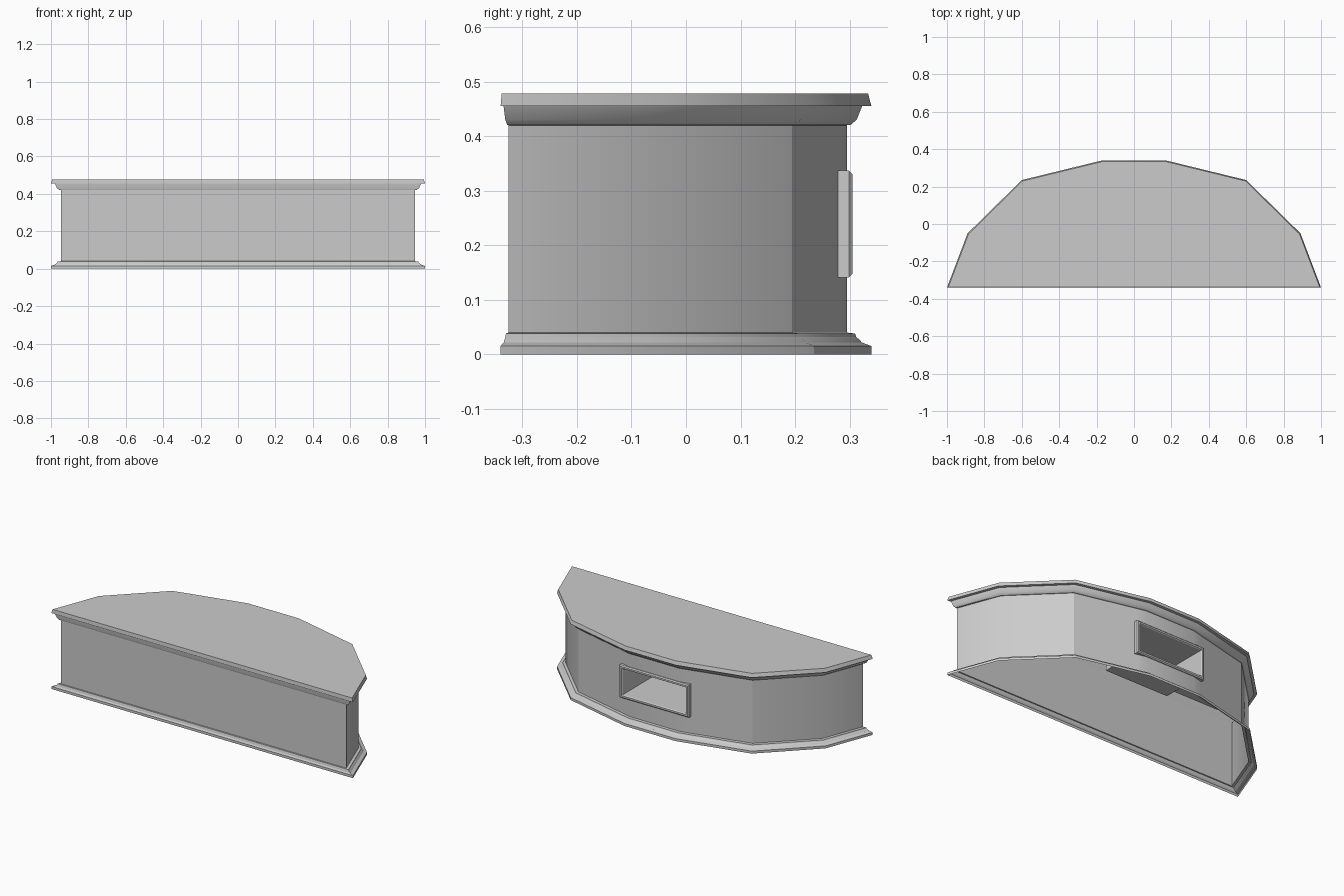
import bpy, bmesh, math
from mathutils import Vector

if "Cube" in bpy.data.objects:
    bpy.data.objects.remove(bpy.data.objects["Cube"])

FRONT = -0.34
half = [(1.0, FRONT), (0.89, -0.05), (0.6, 0.235), (0.17, 0.34)]
outline = [Vector(p) for p in half] + [Vector((-x, y)) for x, y in reversed(half)]


def inset(points, d):
    """Offset a counter-clockwise outline inwards; the front edge moves less."""
    n = len(points)
    lines = []
    for i in range(n):
        a, b = points[i], points[(i + 1) % n]
        t = (b - a).normalized()
        nrm = Vector((t.y, -t.x))
        lines.append((nrm, nrm.dot(a) - (d * 0.32 if i == n - 1 else d)))
    out = []
    for i in range(n):
        (p, c), (q, e) = lines[i - 1], lines[i]
        det = p.x * q.y - p.y * q.x
        out.append(((c * q.y - e * p.y) / det, (p.x * e - q.x * c) / det))
    return out


def loft(bm, loops, cap=True):
    rings = [[bm.verts.new(co) for co in loop] for loop in loops]
    n = len(rings[0])
    for a, b in zip(rings, rings[1:]):
        for i in range(n):
            j = (i + 1) % n
            bm.faces.new((a[i], a[j], b[j], b[i]))
    if cap:
        bm.faces.new(rings[-1])


def finish(bm, name, smooth):
    mesh = bpy.data.meshes.new(name)
    bm.to_mesh(mesh)
    bm.free()
    ob = bpy.data.objects.new(name, mesh)
    bpy.context.collection.objects.link(ob)
    if smooth:
        bpy.ops.object.select_all(action='DESELECT')
        ob.select_set(True)
        bpy.context.view_layer.objects.active = ob
        bpy.ops.object.shade_smooth_by_angle(angle=math.radians(30))
    return ob


# Niche opening size
CZ, OW, OH = 0.239, 0.23, 0.098
IW, IH = OW - 0.02, OH - 0.02

# Shell with base and top mouldings, open underneath: (inset, height)
profile = [(0, 0), (0, 0.015), (0.018, 0.022), (0.02, 0.025), (0.028, 0.032),
           (0.03, 0.038), (0.045, 0.04), (0.045, 0.42), (0.038, 0.421),
           (0.027, 0.43), (0.017, 0.455), (0, 0.455), (0.006, 0.478)]
bm = bmesh.new()
loft(bm, [[(x, y, z) for x, y in inset(outline, d)] for d, z in profile])

# Cut the niche hole through the rear wall
w, h = IW + 0.008, IH + 0.008
for co, no in [((w, 0, 0), (1, 0, 0)), ((-w, 0, 0), (1, 0, 0)),
               ((0, 0, CZ + h), (0, 0, 1)), ((0, 0, CZ - h), (0, 0, 1))]:
    wall = [f for f in bm.faces if f.calc_center_median().y > 0.15
            and 0.05 < f.calc_center_median().z < 0.415 and f.normal.z < 0.5]
    geom = set(wall)
    for f in wall:
        geom.update(f.edges)
        geom.update(f.verts)
    bmesh.ops.bisect_plane(bm, geom=list(geom), dist=1e-5, plane_co=co, plane_no=no)
hole = []
for f in bm.faces:
    c = f.calc_center_median()
    if abs(c.x) < w and abs(c.z - CZ) < h and c.y > 0.15:
        hole.append(f)
bmesh.ops.delete(bm, geom=hole, context='FACES')
bm.normal_update()
finish(bm, "counter_shell", True)

# Raised frame and recessed niche in one loft: (half width, half height, y)
steps = [(OW, OH, 0.27), (OW, OH, 0.299), (OW - 0.006, OH - 0.006, 0.305),
         (IW + 0.004, IH + 0.004, 0.305), (IW, IH, 0.299), (IW, IH, 0.02)]
bm = bmesh.new()
loft(bm, [[(a, y, CZ - b), (-a, y, CZ - b), (-a, y, CZ + b), (a, y, CZ + b)]
          for a, b, y in steps])
finish(bm, "framed_niche", False)
